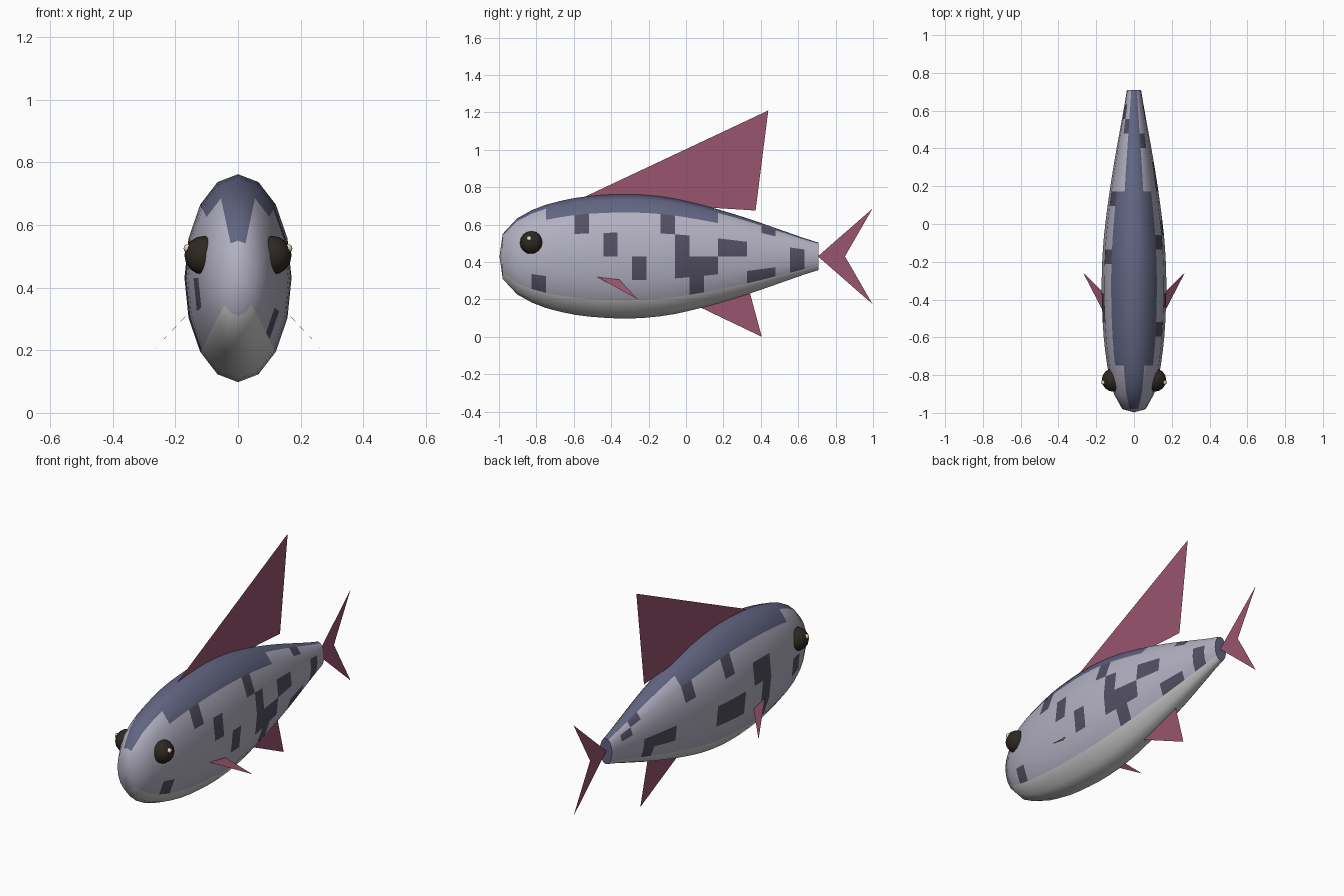
import bpy, bmesh
from math import sin, cos, pi, radians

if "Cube" in bpy.data.objects:
    bpy.data.objects.remove(bpy.data.objects["Cube"])


def material(name, rgb):
    m = bpy.data.materials.new(name)
    m.diffuse_color = (*rgb, 1)
    m.use_nodes = True
    m.node_tree.nodes["Principled BSDF"].inputs["Base Color"].default_value = m.diffuse_color
    return m


SKIN = material("skin", (0.45, 0.44, 0.54))
BACK = material("back", (0.12, 0.13, 0.22))
SPOT = material("spot", (0.085, 0.08, 0.125))
BELLY = material("belly", (0.62, 0.62, 0.60))
FIN = material("fin", (0.32, 0.09, 0.155))
EYE = material("eye", (0.028, 0.021, 0.016))
GLINT = material("glint", (0.80, 0.75, 0.60))


def smooth(obj, angle=50):
    bpy.ops.object.select_all(action='DESELECT')
    obj.select_set(True)
    bpy.context.view_layer.objects.active = obj
    bpy.ops.object.shade_smooth_by_angle(angle=radians(angle))


def new_object(name, bm, mats):
    mesh = bpy.data.meshes.new(name)
    bm.to_mesh(mesh)
    bm.free()
    for m in mats:
        mesh.materials.append(m)
    obj = bpy.data.objects.new(name, mesh)
    bpy.context.collection.objects.link(obj)
    return obj


# Body: 16-sided elliptical rings along y, half heights per station
SIDES, MID_Z, WIDTH = 16, 0.43, 0.515
HEIGHTS = [0.12, 0.203, 0.246, 0.276, 0.296, 0.312, 0.322, 0.328, 0.332, 0.332,
           0.328, 0.320, 0.308, 0.291, 0.272, 0.251, 0.228, 0.204, 0.178, 0.151,
           0.124, 0.097, 0.073]

# Spots as strip (0 = top of flank, 7 = keel): stations, for each flank
RIGHT = {1: [18], 2: [5, 11], 3: [7, 12, 15, 16, 20], 4: [9, 12, 13, 14, 20],
         5: [2, 13, 17, 18, 20]}
LEFT = {1: [19], 2: [10, 14, 20], 3: [6, 7], 4: [2, 6, 9, 10, 11, 16, 17, 18],
        5: [6, 18]}


def strip_material(side, strip, i):
    if strip == 0 or (strip == 1 and 3 <= i < 15):
        return 1
    if strip >= 6:
        return 3
    return 2 if i in side.get(strip, []) else 0


bm = bmesh.new()
rings = []
for i, h in enumerate(HEIGHTS):
    y = -0.98 + 0.0768 * i
    rings.append([bm.verts.new((WIDTH * h * sin(2 * pi * k / SIDES), y,
                                MID_Z + h * cos(2 * pi * k / SIDES)))
                  for k in range(SIDES)])
for i in range(len(rings) - 1):
    a, b = rings[i], rings[i + 1]
    for k in range(SIDES):
        n = (k + 1) % SIDES
        f = bm.faces.new((a[k], b[k], b[n], a[n]))
        f.material_index = (strip_material(RIGHT, k, i) if k < 8
                            else strip_material(LEFT, 15 - k, i))
# nose fan and tail cap
nose = bm.verts.new((0, -0.997, MID_Z))
for k in range(SIDES):
    bm.faces.new((nose, rings[0][k], rings[0][(k + 1) % SIDES]))
bm.faces.new(rings[-1]).material_index = 1
bmesh.ops.recalc_face_normals(bm, faces=bm.faces)
body = new_object("body", bm, [SKIN, BACK, SPOT, BELLY])
smooth(body, 60)


# Fins: thin flat sheets
def sheet(name, points):
    bm = bmesh.new()
    bm.faces.new([bm.verts.new(p) for p in points])
    bmesh.ops.triangulate(bm, faces=bm.faces)
    return new_object(name, bm, [FIN])


sheet("dorsal_fin", [(0, -0.57, 0.735), (0, 0.44, 1.21), (0, 0.372, 0.675)])
sheet("anal_fin", [(0, 0.05, 0.17), (0, 0.405, 0.0), (0, 0.335, 0.26)])
sheet("tail_fin", [(0, 0.705, 0.43), (0, 0.997, 0.685),
                   (0, 0.85, 0.43), (0, 0.997, 0.175)])


# Eyes with a bright glint
def ball(name, loc, r, segs, mat):
    bpy.ops.mesh.primitive_uv_sphere_add(segments=segs, ring_count=segs // 2,
                                         radius=r, location=loc)
    obj = bpy.context.object
    obj.name = name
    obj.data.materials.append(mat)
    smooth(obj, 60)


for s, side in ((1, "right"), (-1, "left")):
    sheet("pectoral_fin_" + side, [(s * 0.157, -0.475, 0.32), (s * 0.27, -0.257, 0.20),
                                   (s * 0.17, -0.355, 0.305)])
    ball("eye_" + side, (s * 0.109, -0.826, 0.503), 0.062, 16, EYE)
    ball("eye_glint_" + side, (s * 0.160, -0.838, 0.525), 0.014, 8, GLINT)
